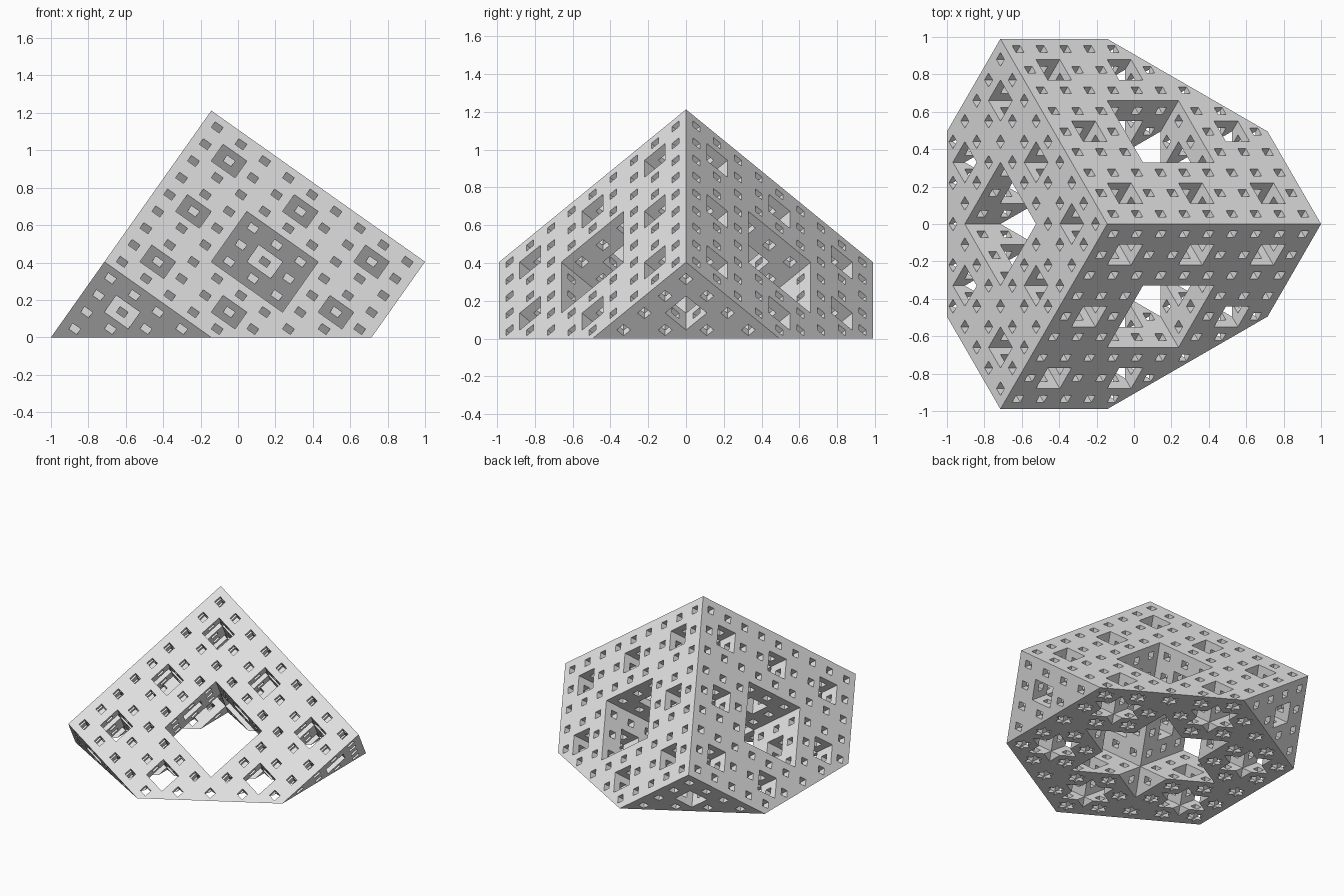
import bpy
import bmesh
from itertools import product
from math import sqrt
from mathutils import Matrix, Vector

if "Cube" in bpy.data.objects:
    bpy.data.objects.remove(bpy.data.objects["Cube"], do_unlink=True)

LEVELS = 3
N = 3 ** LEVELS                                  # cells along one cube edge
EDGE = 2 / (sqrt(2 / 3) + sqrt(3 / 8))           # cube edge for a length of 2
CENTRE_X = -1 + EDGE * sqrt(3 / 8)
MIDDLE = 3 * N // 2                              # cells up to the cutting plane


def solid(cell):
    """True where the sponge has material."""
    if min(cell) < 0 or max(cell) >= N:
        return False
    for _ in range(LEVELS):
        if sum(c % 3 == 1 for c in cell) >= 2:
            return False
        cell = [c // 3 for c in cell]
    return True


def add_face(bm, cell, corners):
    bm.faces.new([bm.verts.new(Vector(cell) + Vector(c)) for c in corners])


def wall(axis, side):
    """Unit square on one side of a cell, facing outwards."""
    corners = []
    for a, b in ((0, 0), (1, 0), (1, 1), (0, 1)):
        p = [0, 0, 0]
        p[axis], p[(axis + 1) % 3], p[(axis + 2) % 3] = side, a, b
        corners.append(p)
    return corners if side else corners[::-1]


# Slices of a single cell by the diagonal plane, by distance from the middle
SLICES = {
    MIDDLE - 2: [(.5, 1, 1), (1, .5, 1), (1, 1, .5)],
    MIDDLE - 1: [(1, .5, 0), (.5, 1, 0), (0, 1, .5),
                 (0, .5, 1), (.5, 0, 1), (1, 0, .5)],
    MIDDLE: [(.5, 0, 0), (0, .5, 0), (0, 0, .5)],
}

cells = [c for c in product(range(N), repeat=3) if sum(c) <= MIDDLE and solid(c)]
bm = bmesh.new()

# Outer walls and tunnel walls
for cell in cells:
    for axis, side in product(range(3), (0, 1)):
        neighbour = list(cell)
        neighbour[axis] += 2 * side - 1
        if not solid(neighbour):
            add_face(bm, cell, wall(axis, side))

# Cut the cube in half across its long diagonal
bmesh.ops.bisect_plane(bm, geom=bm.verts[:] + bm.edges[:] + bm.faces[:],
                       plane_co=(N / 2, N / 2, N / 2), plane_no=(1, 1, 1),
                       clear_outer=True)

# Star-pierced hexagonal underside
for cell in cells:
    if sum(cell) in SLICES:
        add_face(bm, cell, SLICES[sum(cell)])
bmesh.ops.remove_doubles(bm, verts=bm.verts[:], dist=0.001)

# Stand it on the cut, with the cube corner as the apex
drop = -sqrt(1 / 3)
axes = Matrix(((sqrt(2 / 3), 0, drop),
               (-sqrt(1 / 6), -sqrt(1 / 2), drop),
               (-sqrt(1 / 6), sqrt(1 / 2), drop))).transposed().to_4x4()
apex = Matrix.Translation((CENTRE_X, 0, EDGE * sqrt(3) / 2))
bm.transform(apex @ axes @ Matrix.Scale(EDGE / N, 4))

mesh = bpy.data.meshes.new("half_sponge")
bm.to_mesh(mesh)
bm.free()

grey = bpy.data.materials.new("light_grey")
grey.use_nodes = True
grey.diffuse_color = (0.8, 0.8, 0.8, 1)
grey.node_tree.nodes["Principled BSDF"].inputs["Base Color"].default_value = (0.8, 0.8, 0.8, 1)
mesh.materials.append(grey)

sponge = bpy.data.objects.new("half_sponge", mesh)
bpy.context.collection.objects.link(sponge)
